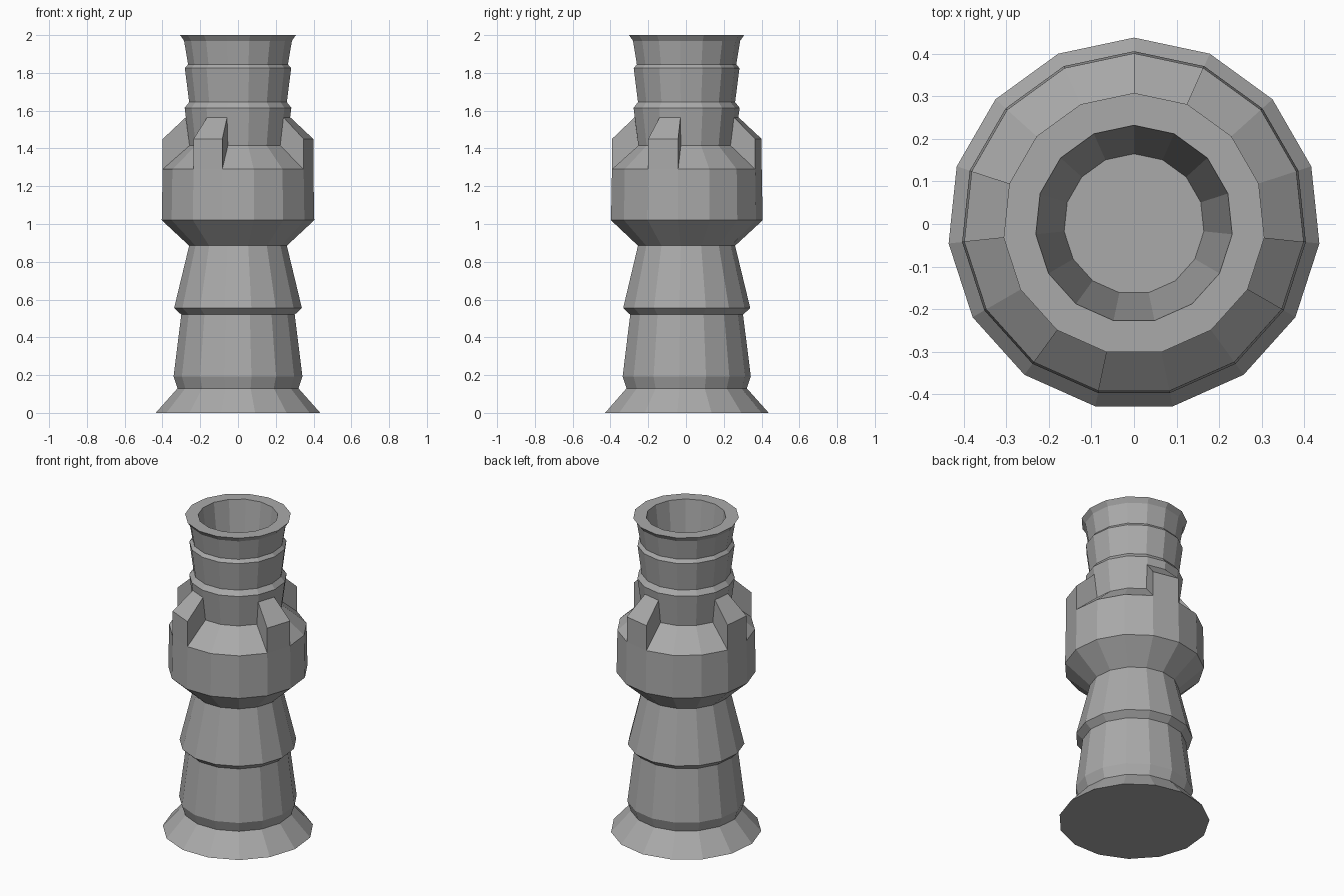
import bpy, bmesh, math

if "Cube" in bpy.data.objects:
    bpy.data.objects.remove(bpy.data.objects["Cube"])

SIDES = 15

stone = bpy.data.materials.new("grey stone")
stone.diffuse_color = (0.4, 0.4, 0.4, 1)
stone.use_nodes = True
stone.node_tree.nodes["Principled BSDF"].inputs["Base Color"].default_value = stone.diffuse_color


def point(r, z, i):
    a = math.radians(90 + 360 / SIDES * i)
    return (r * math.cos(a), r * math.sin(a), z)


def finish(bm, name):
    bmesh.ops.remove_doubles(bm, verts=bm.verts, dist=0.0001)
    bmesh.ops.recalc_face_normals(bm, faces=bm.faces)
    mesh = bpy.data.meshes.new(name)
    bm.to_mesh(mesh)
    bm.free()
    mesh.materials.append(stone)
    ob = bpy.data.objects.new(name, mesh)
    bpy.context.collection.objects.link(ob)
    return ob


# tower outline, from foot to rim, then down into the hollow top
profile = [
    (0.438, 0.0), (0.322, 0.13), (0.343, 0.193), (0.302, 0.52),
    (0.34, 0.555), (0.26, 0.885), (0.406, 1.02), (0.401, 1.29),
    (0.258, 1.415), (0.284, 1.615), (0.26, 1.645), (0.283, 1.825),
    (0.266, 1.845), (0.287, 1.97), (0.308, 2.0),
    (0.232, 2.0), (0.165, 1.45),
]
# sides of the collar that carry a raised block (66, 162, 234, 330 degrees)
blocks = [14, 3, 6, 10]

bm = bmesh.new()
rings = [[bm.verts.new(point(r, z, i)) for i in range(SIDES)] for r, z in profile]
for k in range(len(rings) - 1):
    for i in range(SIDES):
        if k == 7 and i in blocks:
            continue  # the block covers this sloped face
        j = (i + 1) % SIDES
        bm.faces.new((rings[k][i], rings[k][j], rings[k + 1][j], rings[k + 1][i]))
bm.faces.new(rings[0][::-1])
bm.faces.new(rings[-1])

# raised blocks standing on the collar and leaning against the neck
section = [(0.401, 1.29), (0.401, 1.45), (0.278, 1.565), (0.258, 1.415)]
for i in blocks:
    a, b = ([bm.verts.new(point(r, z, i + s)) for r, z in section] for s in (0, 1))
    bm.faces.new(a)
    bm.faces.new(b[::-1])
    for k in (0, 1):
        bm.faces.new((a[k], b[k], b[k + 1], a[k + 1]))

finish(bm, "tower")
